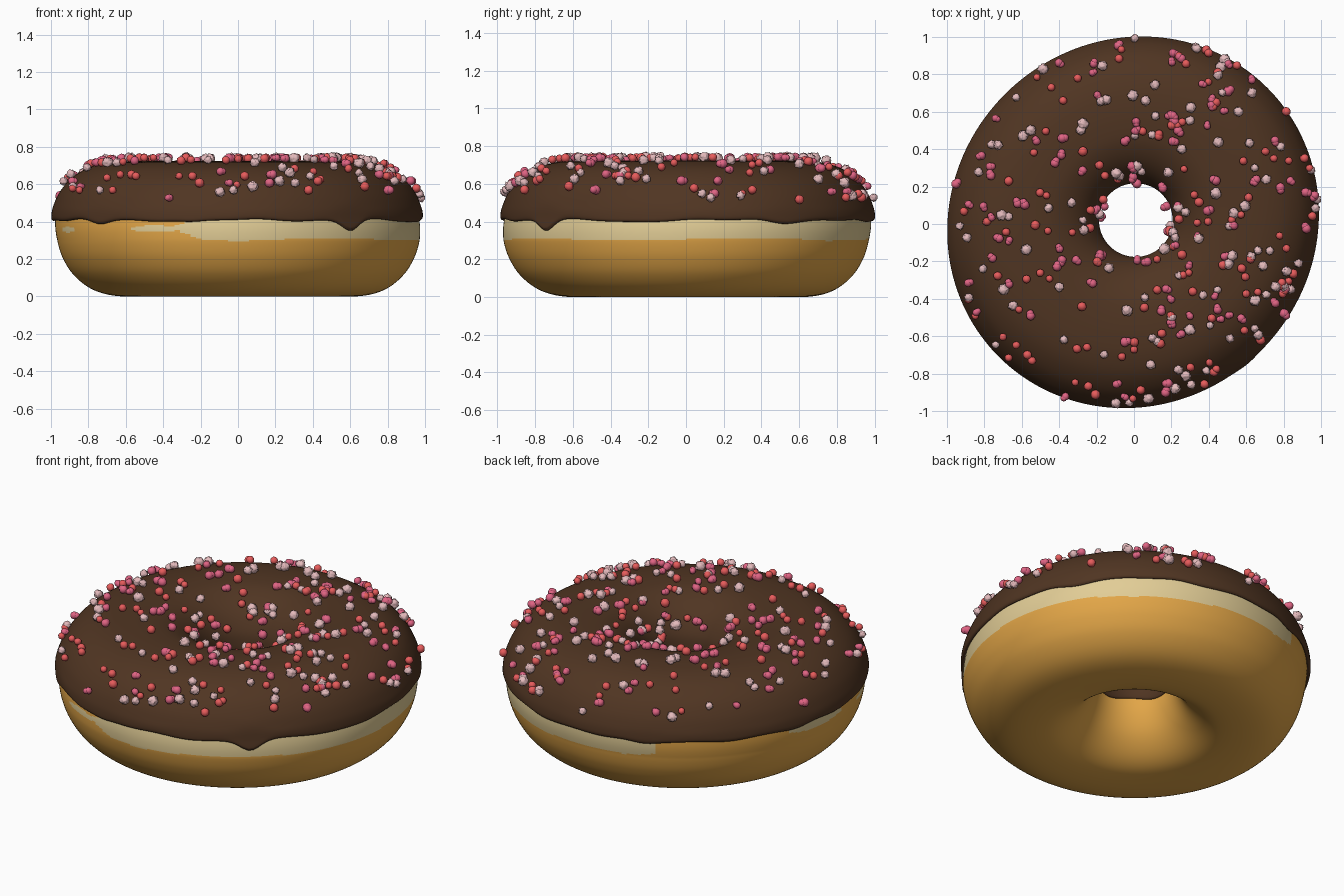
import bpy, bmesh, math, random
from mathutils import Vector, noise

if "Cube" in bpy.data.objects:
    bpy.data.objects.remove(bpy.data.objects["Cube"])

random.seed(11)
N = 216  # segments around the ring


def material(name, r, g, b):
    lin = [((c / 255 + 0.055) / 1.055) ** 2.4 for c in (r, g, b)]
    m = bpy.data.materials.new(name)
    m.diffuse_color = (*lin, 1)
    m.use_nodes = True
    m.node_tree.nodes["Principled BSDF"].inputs["Base Color"].default_value = m.diffuse_color
    return m


golden = material("golden dough", 228, 167, 72)
cream = material("pale dough", 226, 205, 150)
chocolate = material("chocolate icing", 80, 53, 34)
pink = material("pink sprinkle", 224, 100, 132)
red = material("red sprinkle", 236, 94, 94)
pale = material("pale pink sprinkle", 228, 186, 188)


def smooth_path(pts, steps, closed):
    """Catmull-Rom curve through the profile points."""
    n, out = len(pts), []
    get = (lambda i: pts[i % n]) if closed else (lambda i: pts[max(0, min(n - 1, i))])
    for i in range(n if closed else n - 1):
        p = [Vector(get(i + k)) for k in (-1, 0, 1, 2)]
        for s in range(steps):
            t = s / steps
            out.append(0.5 * (2 * p[1] + (p[2] - p[0]) * t
                              + (2 * p[0] - 5 * p[1] + 4 * p[2] - p[3]) * t ** 2
                              + (3 * p[1] - p[0] - 3 * p[2] + p[3]) * t ** 3))
    if not closed:
        out.append(Vector(pts[-1]))
    return out


def place(r, a, z):
    """The ring is slightly oval along one diagonal, with its hole a little off centre."""
    up = max(0, min(1, (z - 0.3) / 0.12))
    k = r * (1 + 0.024 * math.sin(2 * a) * max(0, r - 0.2) / 0.8)
    ox = 0.013 - 0.011 * r - 0.007 * r * up
    oy = 0.024 - 0.024 * r + 0.009 * r * up
    return Vector((k * math.cos(a) + ox, k * math.sin(a) + oy, z))


def finish(name, bm, mats):
    bmesh.ops.recalc_face_normals(bm, faces=bm.faces)
    for f in bm.faces:
        f.smooth = True
    me = bpy.data.meshes.new(name)
    bm.to_mesh(me)
    bm.free()
    for m in mats:
        me.materials.append(m)
    ob = bpy.data.objects.new(name, me)
    bpy.context.collection.objects.link(ob)
    return ob


def revolve(name, profile, steps, closed, mats, rule=None):
    bm = bmesh.new()
    rings = []
    for i in range(N):
        a = 2 * math.pi * i / N
        rings.append([bm.verts.new(place(p[0], a, p[1]))
                      for p in smooth_path(profile(a), steps, closed)])
    m = len(rings[0])
    for i in range(N):
        A, B = rings[i], rings[(i + 1) % N]
        for j in range(m if closed else m - 1):
            k = (j + 1) % m
            f = bm.faces.new((A[j], B[j], B[k], A[k]))
            if rule:
                f.material_index = rule(f.calc_center_median())
    return finish(name, bm, mats)


# Dough ring, with the pale band left where the frying oil did not reach
DOUGH = [(.94, .50), (.964, .45), (.973, .40), (.973, .34), (.961, .27), (.936, .2),
         (.89, .125), (.82, .06), (.74, .02), (.64, .001), (.52, .001), (.43, .02),
         (.35, .07), (.28, .15), (.235, .25), (.215, .36), (.215, .44), (.23, .5),
         (.35, .63), (.55, .68), (.75, .65), (.87, .58)]


def dough_rule(c):
    if math.hypot(c.x, c.y) < 0.7 or c.z > 0.5:
        return 0
    deg = math.degrees(math.atan2(c.y, c.x)) % 360
    for lo, hi, mid, half in ((161, 187, .385, .03), (198, 208, .357, .015), (235, 251, .362, .018)):
        u = (deg - (lo + hi) / 2) / ((hi - lo) / 2)
        if abs(u) < 1 and abs(c.z - mid) < half * math.sqrt(1 - u * u):
            return 1
    d = (deg - 249) % 360
    if d > 226:
        return 0
    low = 0.305 + 0.006 * math.sin(math.radians(deg) * 5) + 0.002 * math.sin(math.radians(deg) * 13)
    low += 0.055 * max(0, 1 - d / 9) + 0.02 * max(0, 1 - (226 - d) / 10)
    high = 0.37 + 0.006 * d if d < 14 else 1
    return int(low < c.z < high)


revolve("dough_ring", lambda a: DOUGH, 9, True, [golden, cream], dough_rule)

# Chocolate icing with a wavy, dripping lower edge
TOP = [(.198, .46), (.212, .53), (.26, .61), (.33, .67), (.42, .709), (.52, .722),
       (.62, .722), (.72, .711), (.815, .68), (.898, .622), (.953, .55), (.983, .48)]
DRIPS = [(309, .05, 4.5), (223, .02, 5), (30, .014, 6), (111, .02, 6), (256, .01, 5),
         (340, .008, 8), (70, .01, 7), (165, .012, 6)]


def icing_profile(a):
    deg = math.degrees(a)
    z = 0.413 + 0.004 * math.sin(7 * a) + 0.003 * math.sin(17 * a + 1)
    for c, depth, w in DRIPS:
        d = (deg - c + 180) % 360 - 180
        z -= depth * math.exp(-(d / w) ** 2)
    zi = 0.325 + 0.008 * math.sin(5 * a)
    return ([(.24, .37), (.228, zi + .004), (.213, zi), (.203, zi + .03), (.198, .40)] + TOP +
            [(.992, z + .025), (.989, z), (.972, z + .002), (.94, .5)])


revolve("chocolate_icing", icing_profile, 5, False, [chocolate])

# Sprinkles: the noticeable ones placed by colour, the rest scattered and clustered
SURFACE = smooth_path(TOP, 8, False)


def on_icing(x, y):
    r, a = math.hypot(x, y), math.atan2(y, x)
    if not 0.19 <= r <= 0.972:
        return None
    i = min(range(1, len(SURFACE) - 1), key=lambda j: abs(SURFACE[j][0] - r))
    t = SURFACE[i + 1] - SURFACE[i - 1]
    t.normalize()
    return place(SURFACE[i].x - t.y * 0.018, a, SURFACE[i].y + t.x * 0.018)


PLACED = [
    [(-.08, .93), (.2, .83), (.25, .85), (.49, .82), (.61, .73), (.41, .64), (.47, .58), (.19, .56),
     (.2, .42), (-.19, .02), (-.17, .08), (-.2, -.2), (.95, .14), (.81, -.49), (-.35, -.9),
     (-.04, -.92), (-.09, -.85), (-.17, -.08)],
    [(-.3, .77), (-.44, .72), (-.38, .65), (-.48, .49), (.73, .33), (.25, .52), (-.78, 0),
     (-.85, -.4), (-.3, -.67), (0, -.68), (-.6, -.46), (-.1, .23), (.45, .87), (.6, -.3)],
    [(-.63, .67), (-.29, .49), (-.15, .65), (.06, .64), (.11, .72), (0, .46), (-.01, .28),
     (.33, .9), (.46, .67), (.48, .83), (.41, -.56), (.2, -.52), (.8, -.34), (.84, -.36),
     (.88, -.22), (.52, -.63), (.65, -.57), (.31, -.87), (.08, -.93), (.09, -.76), (-.02, -.95),
     (-.82, -.53), (.35, -.1), (.24, -.3)]]
spots = [(on_icing(x, y), g) for g in range(3) for x, y in PLACED[g]]

CLUSTERS = [(.3, .85), (.48, .82), (.2, .52), (.24, -.1), (.26, -.25), (.2, -.52), (.8, -.32),
            (.86, .12), (0, .26), (-.19, .05), (.05, -.2), (.4, -.83), (-.84, -.48), (.02, .47),
            (.42, .62), (-.18, -.15), (.2, .12), (.22, -.02)]
for cx, cy in CLUSTERS:
    for _ in range(4):
        p = on_icing(random.gauss(cx, .05), random.gauss(cy, .05))
        spots.append((p, random.randrange(3)))
for _ in range(330):
    x, y = random.uniform(-1, 1), random.uniform(-1, 1)
    if x > -0.1 or random.random() < 0.8:
        spots.append((on_icing(x, y), random.choices((0, 1, 2), (3, 4, 3))[0]))

groups = [("pink_sprinkles", pink, bmesh.new()), ("red_sprinkles", red, bmesh.new()),
          ("pale_sprinkles", pale, bmesh.new())]


def ball(bm, p, size, bumps, subdivisions):
    for v in bmesh.ops.create_icosphere(bm, subdivisions=subdivisions, radius=1)["verts"]:
        v.co = p + v.co * size * (1 + bumps * noise.noise(v.co * 3 + p * 40))


for p, g in spots:
    if p is None:
        continue
    bm = groups[g][2]
    size = random.uniform(.019, .026) if g != 2 else random.uniform(.019, .028)
    ball(bm, p, size, (.1, .1, .4)[g], (2, 2, 3)[g])
    if g == 0:  # pink ones are two-lobed
        a = random.uniform(0, 6.28)
        ball(bm, p + Vector((math.cos(a), math.sin(a), 0)) * size * 0.6, size * 0.85, .1, 2)
for name, mat, bm in groups:
    finish(name, bm, [mat])
